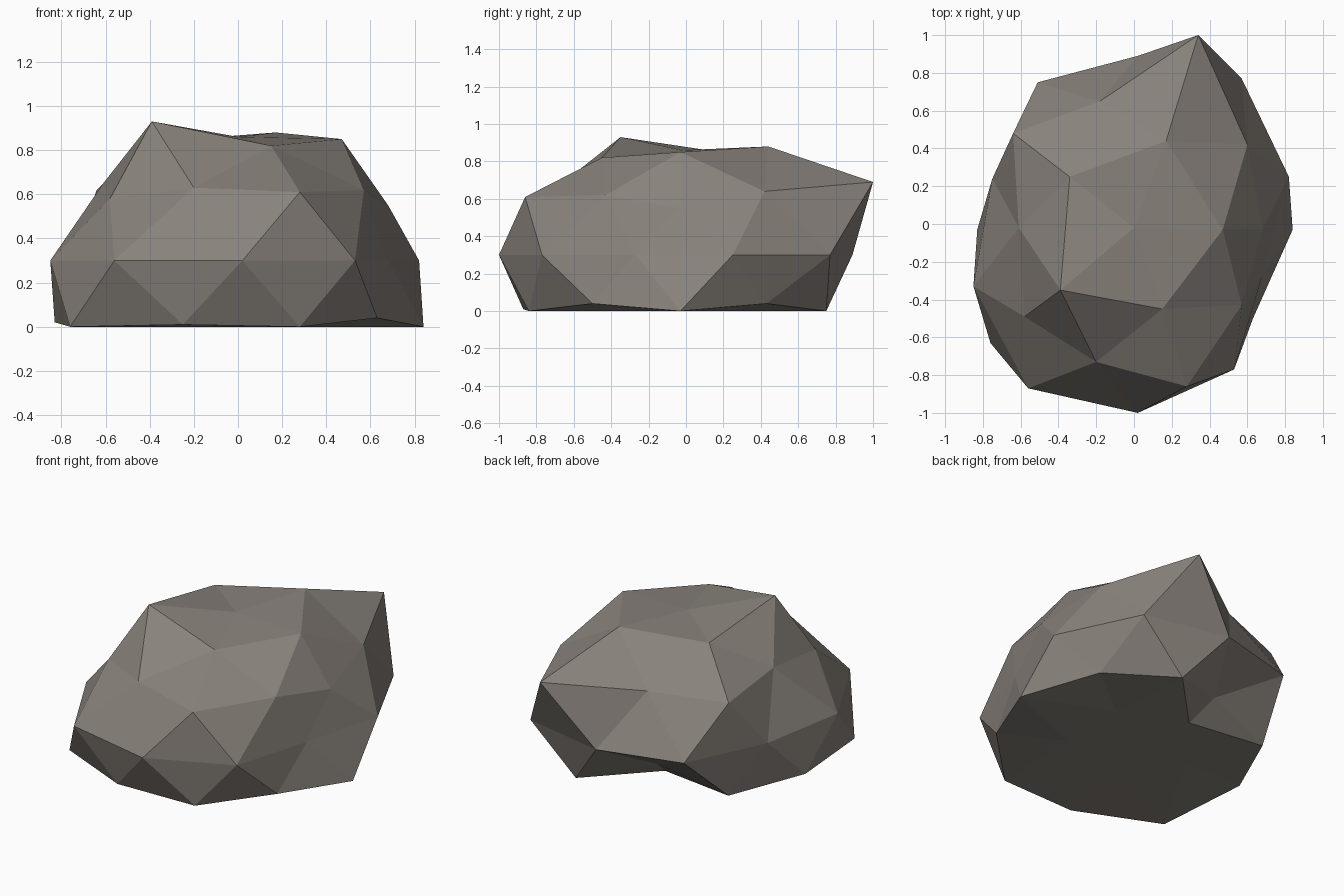
import bpy
import bmesh
from math import atan2, tau

default_cube = bpy.data.objects.get("Cube")
if default_cube:
    bpy.data.objects.remove(default_cube, do_unlink=True)


def make_material(name, colour):
    material = bpy.data.materials.new(name)
    material.use_nodes = True
    material.diffuse_color = colour
    shader = material.node_tree.nodes["Principled BSDF"]
    shader.inputs["Base Color"].default_value = colour
    shader.inputs["Roughness"].default_value = 0.9
    return material


# Corners of the boulder, ring by ring from crown to base,
# each ring running anticlockwise from the front right
crown = [(0, -.02, .86)]
shoulder = [(-.39, -.35, .93), (.15, -.45, .82), (.47, -.03, .85),
            (.17, .44, .88), (-.34, .25, .84)]
upper_side = [(-.58, -.49, .58), (-.2, -.73, .63), (.28, -.86, .61),
              (.57, -.43, .62), (.68, -.03, .55), (.6, .42, .64),
              (.34, 1, .69), (-.18, .65, .64), (-.64, .48, .62),
              (-.61, -.02, .65)]
waist_height = .3
waist = [(x, y, waist_height) for x, y in (
    (-.56, -.87), (.02, -1), (.53, -.77), (.68, -.27), (.82, .25),
    (.57, .77), (.02, .89), (-.51, .75), (-.75, .24), (-.85, -.33))]
foot = [(-.76, -.63, 0), (-.25, -.87, .01), (.28, -.84, 0),
        (.63, -.5, .04), (.84, -.03, 0), (.62, .43, .04),
        (.26, .75, 0), (-.17, .53, .12), (-.61, .44, 0),
        (-.83, -.03, .02)]
underside = [(x, y, 0) for x, y in (
    (-.1, -.4), (.3, -.25), (.3, .2), (-.11, .37), (-.4, 0))]
base_centre = [(0, 0, 0)]
rings = (crown, shoulder, upper_side, waist, foot, underside, base_centre)


def turn_angle(vert):
    return (atan2(vert.co.y, vert.co.x) + .1) % tau


# Reshape an icosphere by moving each of its rings to the matching corners
mesh = bpy.data.meshes.new("boulder")
bm = bmesh.new()
bmesh.ops.create_icosphere(bm, subdivisions=2, radius=1)
remaining = sorted(bm.verts, key=lambda vert: vert.co.z, reverse=True)
for ring in rings:
    level, remaining = remaining[:len(ring)], remaining[len(ring):]
    for vert, corner in zip(sorted(level, key=turn_angle), ring):
        vert.co = corner
bmesh.ops.recalc_face_normals(bm, faces=bm.faces)
for face in bm.faces:
    face.smooth = False
bm.to_mesh(mesh)
bm.free()

boulder = bpy.data.objects.new("boulder", mesh)
bpy.context.collection.objects.link(boulder)
mesh.materials.append(make_material("warm grey stone", (.25, .225, .2, 1)))
